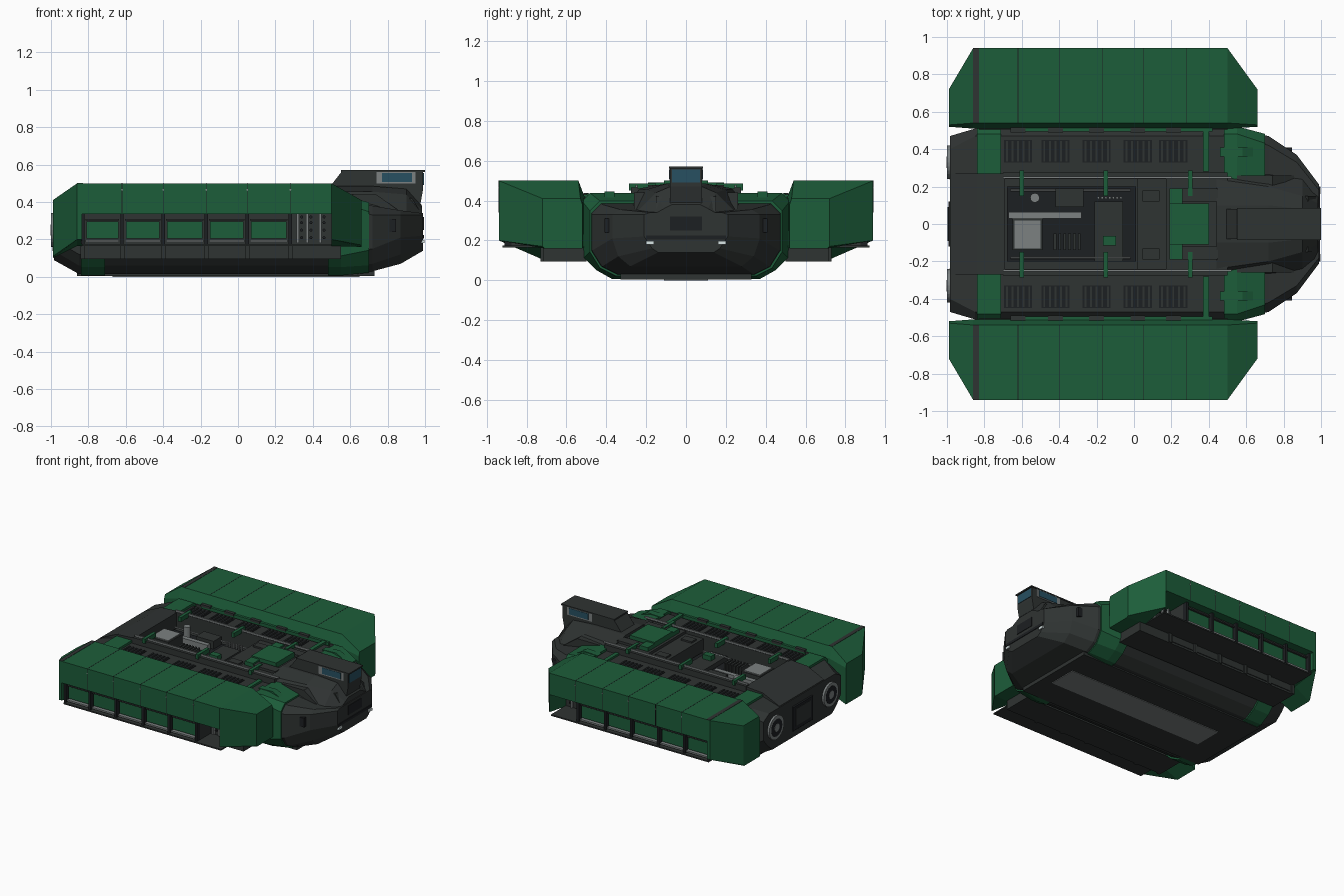
import bpy, bmesh, math
from mathutils import Vector, Matrix

if "Cube" in bpy.data.objects:
    bpy.data.objects.remove(bpy.data.objects["Cube"])


def mat(name, r, g, b):
    m = bpy.data.materials.new(name)
    m.diffuse_color = (r, g, b, 1)
    m.use_nodes = True
    m.node_tree.nodes["Principled BSDF"].inputs["Base Color"].default_value = m.diffuse_color
    return m


GREEN = mat("green", .012, .11, .042)
DARK = mat("dark", .028, .033, .032)
BLACK = mat("black", .012, .014, .016)
STEEL = mat("steel", .2, .22, .22)
GLASS = mat("glass", .02, .08, .12)
LAMP = mat("lamp", .7, .8, .8)


def finish(bm, name, m):
    bmesh.ops.recalc_face_normals(bm, faces=bm.faces)
    me = bpy.data.meshes.new(name)
    bm.to_mesh(me)
    bm.free()
    ob = bpy.data.objects.new(name, me)
    me.materials.append(m)
    bpy.context.collection.objects.link(ob)
    return ob


def loft(name, sections, m):
    """Closed skin through rings of 3D points, capped at both ends."""
    bm = bmesh.new()
    rings = [[bm.verts.new(p) for p in s] for s in sections]
    n = len(rings[0])
    for a, b in zip(rings, rings[1:]):
        for i in range(n):
            j = (i + 1) % n
            bm.faces.new((a[i], a[j], b[j], b[i]))
    bm.faces.new(rings[0])
    bm.faces.new(rings[-1])
    return finish(bm, name, m)


def box(name, x, y, z, m, s=1):
    """Box from ranges; s=-1 puts it on the opposite side in y."""
    return loft(name, [[(x[0], s * b, c), (x[1], s * b, c), (x[1], s * d, c), (x[0], s * d, c)]
                       for b, d, c in ((y[0], y[1], z[0]), (y[0], y[1], z[1]))], m)


def prism(name, xz, y0, y1, m, s=1):
    return loft(name, [[(x, s * y, z) for x, z in xz] for y in (y0, y1)], m)


def ring(x, half):
    """Full cross-section at x from a right-half profile."""
    return [(x, y, z) for y, z in half] + [(x, -y, z) for y, z in reversed(half)]


def tube(name, c, r, depth, m, axis='X', sides=24):
    bm = bmesh.new()
    rot = Matrix.Rotation(math.pi / 2, 4, 'Y') if axis == 'X' else (
        Matrix.Rotation(math.pi / 2, 4, 'X') if axis == 'Y' else Matrix())
    bmesh.ops.create_cone(bm, cap_ends=True, segments=sides, radius1=r, radius2=r, depth=depth,
                          matrix=Matrix.Translation(Vector(c)) @ rot)
    return finish(bm, name, m)


# Hull with sunken equipment well
REAR = [(.36, .09), (.42, .14), (.47, .2), (.47, .34), (.40, .38)]
MID = [(.36, .015), (.44, .06), (.5, .12), (.51, .38), (.47, .42)]
SHOULDER = [(.34, .03), (.42, .07), (.47, .15), (.47, .33), (.42, .38)]
CHEEK = [(.28, .07), (.34, .12), (.37, .21), (.37, .33), (.33, .355)]
TIP = [(.14, .14), (.17, .16), (.21, .22), (.21, .33), (.18, .34)]
hull = loft("hull", [ring(x, h) for x, h in
            ((-.985, REAR), (-.85, MID), (.55, MID), (.72, SHOULDER), (.87, CHEEK), (.99, TIP))], DARK)
cut = box("well_cutter", (-.69, .17), (-.24, .24), (.34, .7), BLACK)
cut.hide_render = cut.hide_viewport = True
b = hull.modifiers.new("well", 'BOOLEAN')
b.object, b.solver = cut, 'EXACT'

# Green hull bands
def grow(h):
    return [(y + .012, z + (.018 if z > .25 else -.008)) for y, z in h]
loft("rear_band", [ring(x, grow(MID)) for x in (-.84, -.71)], GREEN)
loft("front_band", [ring(.48, grow(MID)), ring(.55, grow(MID)), ring(.70, grow(SHOULDER))], GREEN)
box("keel", (-.86, .73), (-.33, .33), (.005, .06), DARK)
box("keel_plate", (-.67, .65), (-.11, .11), (0, .02), STEEL)

# Centre decks
prism("aft_deck", [(-.98, .37), (-.98, .385), (-.84, .45), (-.69, .46), (-.69, .36)], -.27, .27, DARK)
box("fore_deck", (.17, .5), (-.25, .25), (.36, .46), DARK)
box("hatch_block", (.02, .17), (-.24, .24), (.33, .44), DARK)
box("roof_panel", (.19, .40), (-.11, .11), (.46, .50), GREEN)

# Upper nose and cabin
loft("upper_nose", [ring(x, h) for x, h in (
    (.44, [(.3, .38), (.24, .46), (.1, .485)]),
    (.72, [(.3, .34), (.2, .455), (.1, .485)]),
    (.90, [(.27, .32), (.15, .44), (.08, .47)]),
    (.985, [(.2, .31), (.11, .36), (.07, .38)]))], DARK)
prism("cabin", [(.49, .48), (.56, .57), (.99, .57), (.99, .47), (.97, .36), (.7, .36)], -.08, .08, DARK)
box("cabin_roof", (.55, 1), (-.085, .085), (.56, .57), DARK)
box("front_window", (.985, .994), (-.07, .07), (.49, .555), GLASS)
box("nose_bumper", (.96, .995), (-.2, .2), (.205, .225), BLACK)
box("nose_intake", (.97, .994), (-.08, .08), (.25, .32), BLACK)

for s in (1, -1):
    # Cabin and nose details
    box("side_window_frame", (.74, .95), (.078, .083), (.50, .562), STEEL, s)
    box("side_window", (.77, .93), (.08, .086), (.508, .555), GLASS, s)
    box("headlight", (.965, .998), (.16, .2), (.18, .198), LAMP, s)
    prism("cheek_fin", [(.62, .46), (.93, .42), (.98, .34), (.7, .36)], .12, .15, DARK, s)
    prism("cheek_fin_outer", [(.55, .44), (.74, .44), (.88, .34), (.6, .34)], .19, .26, DARK, s)
    prism("shoulder_strut", [(.46, .44), (.58, .445), (.74, .36), (.7, .33), (.5, .40)], .36, .41, GREEN, s)
    box("cheek_vent", (.8, .845), (.385, .41), (.24, .31), BLACK, s)
    prism("roof_panel_arm", [(.19, .46), (.19, .49), (.26, .49), (.26, .46)], .1, .19, GREEN, s)
    box("roof_panel_rail", (.26, .45), (.12, .19), (.45, .478), DARK, s)

    # Coaming, rail and side deck vents
    box("coaming", (-.7, .5), (.24, .275), (.36, .465), DARK, s)
    box("deck_rail", (-.7, .52), (.243, .253), (.465, .478), STEEL, s)
    box("deck_edge", (-.66, .42), (.495, .525), (.38, .43), GREEN, s)
    box("deck_strip", (.37, .40), (.28, .5), (.41, .435), GREEN, s)
    for x in (-.60, -.15, .30):
        box("cross_bracket", (x - .012, x + .012), (.15, .285), (.45, .485), GREEN, s)
    for x in (-.62, -.42, -.2, .02, .21):
        box("vent_tray", (x - .075, x + .075), (.33, .45), (.415, .424), BLACK, s)
        for k in range(5):
            xs = x - .06 + k * .03
            box("vent_slat", (xs - .005, xs + .005), (.335, .445), (.42, .43), DARK, s)
        box("deck_clamp", (x - .04, x + .04), (.49, .515), (.42, .438), DARK, s)

    # Rear thrusters
    tube("thruster_ring", (-.975, s * .33, .25), .09, .05, STEEL).visible_shadow = True
    bpy.ops.mesh.primitive_torus_add(location=(-.985, s * .33, .25), rotation=(0, math.pi / 2, 0),
                                     major_radius=.078, minor_radius=.013, major_segments=28, minor_segments=8)
    bpy.context.object.name = "thruster_lip"
    bpy.context.object.data.materials.append(STEEL)
    bpy.ops.object.shade_smooth()
    tube("thruster_core", (-.98, s * .33, .25), .066, .042, BLACK)
    tube("thruster_hub", (-.98, s * .33, .25), .03, .046, STEEL, sides=16)

    # Side pod: tapered ends, upper shell and recessed inner body
    full = [(.54, .5), (.94, .5), (.94, .2), (.72, .165), (.51, .165), (.51, .42)]
    end = [(.53, .41), (.72, .41), (.72, .17), (.71, .16), (.52, .16), (.52, .38)]
    low = [(y, z if z > .3 else z - .06) for y, z in end]
    def pod(x, h):
        return [(x, s * y, z) for y, z in h]
    loft("pod_front_end", [pod(.5, full), pod(.66, end)], GREEN)
    loft("pod_rear_end", [pod(-.835, full), pod(-.86, full), pod(-.99, low)], GREEN)
    shell = [(.54, .5), (.94, .5), (.94, .335), (.51, .335), (.51, .42)]
    loft("pod_shell", [pod(-.835, shell), pod(.5, shell)], GREEN)
    box("pod_core", (-.835, .29), (.51, .875), (.17, .34), DARK, s)
    box("pod_bay_wall", (.29, .5), (.51, .74), (.17, .34), DARK, s)
    box("pod_floor", (-.835, .5), (.51, .92), (.165, .175), DARK, s)
    box("pod_inner_wall", (-.83, .5), (.505, .512), (.17, .42), DARK, s)
    box("pod_rear_seam", (-.86, -.83), (.54, .94), (.497, .502), DARK, s)
    seams = (-.83, -.62, -.40, -.17, .05, .28)
    for x0, x1 in zip(seams, seams[1:]):
        box("pod_window_panel", (x0 + .02, x1 - .02), (.87, .892), (.205, .295), GREEN, s)
        box("panel_top_bar", (x0 + .015, x1 - .015), (.87, .9), (.3, .31), DARK, s)
        box("panel_bottom_bar", (x0 + .015, x1 - .015), (.87, .905), (.185, .197), STEEL, s)
        box("lower_panel", (x0 + .02, x1 - .02), (.715, .724), (.11, .155), DARK, s)
    for x in seams:
        box("panel_post", (x - .009, x + .009), (.87, .91), (.175, .34), BLACK, s)
        box("lower_rib", (x - .012, x + .012), (.51, .73), (.095, .165), DARK, s)
    for x in seams[1:]:
        box("roof_seam", (x - .002, x + .002), (.54, .9405), (.49, .5008), BLACK, s)
        box("side_seam", (x - .002, x + .002), (.935, .9408), (.34, .5), BLACK, s)
        tube("side_bolt", (x, s * .94, .465), .005, .004, STEEL, 'Y', 8)
        box("pod_link", (x - .02, x + .02), (.46, .56), (.24, .28), DARK, s)
    for x in (.32, .37, .44):
        box("bay_post", (x - .006, x + .006), (.74, .76), (.18, .335), STEEL, s)
        for z in (.21, .25, .29, .32):
            tube("bay_fitting", (x + .02, s * .74, z), .008, .02, BLACK, 'Y', 10)
    box("pod_lower_box", (-.84, .55), (.5, .718), (.095, .165), DARK, s)

# Rear centre door
prism("rear_door", [(-.992, .14), (-.992, .32), (-.97, .34), (-.97, .12)], -.12, .12, BLACK)
box("rear_door_panel", (-.996, -.98), (-.09, .09), (.17, .3), DARK)

# Equipment in the well
box("well_tray", (-.68, .01), (-.2, .2), (.335, .35), BLACK)
box("console", (-.65, -.49), (-.14, .03), (.34, .43), DARK)
box("console_lid", (-.64, -.50), (-.13, .02), (.43, .438), STEEL)
box("cable_tray", (-.67, -.28), (.03, .065), (.34, .40), STEEL)
for k in range(6):
    box("cooler_fin", (-.43 + k * .026, -.415 + k * .026), (-.14, -.05), (.34, .41), DARK)
for k in range(7):
    tube("valve", (-.19 + k * .02, .14, .38), .007, .07, STEEL, 'Z', 8)
box("engine_block", (-.42, -.27), (.09, .19), (.34, .41), DARK)
box("battery_case", (-.21, -.06), (-.2, .12), (.34, .385), DARK)
box("control_box", (-.165, -.095), (-.115, -.065), (.38, .42), GREEN)
tube("drum", (-.53, .14, .39), .025, .1, STEEL, 'Z', 16)
for y in (-.18, .18):
    tube("well_pipe", (-.34, y, .38), .006, .64, STEEL, 'X', 8)
for y in (-.16, .15):
    box("deck_hatch", (.045, .135), (y - .03, y + .03), (.44, .452), DARK)
